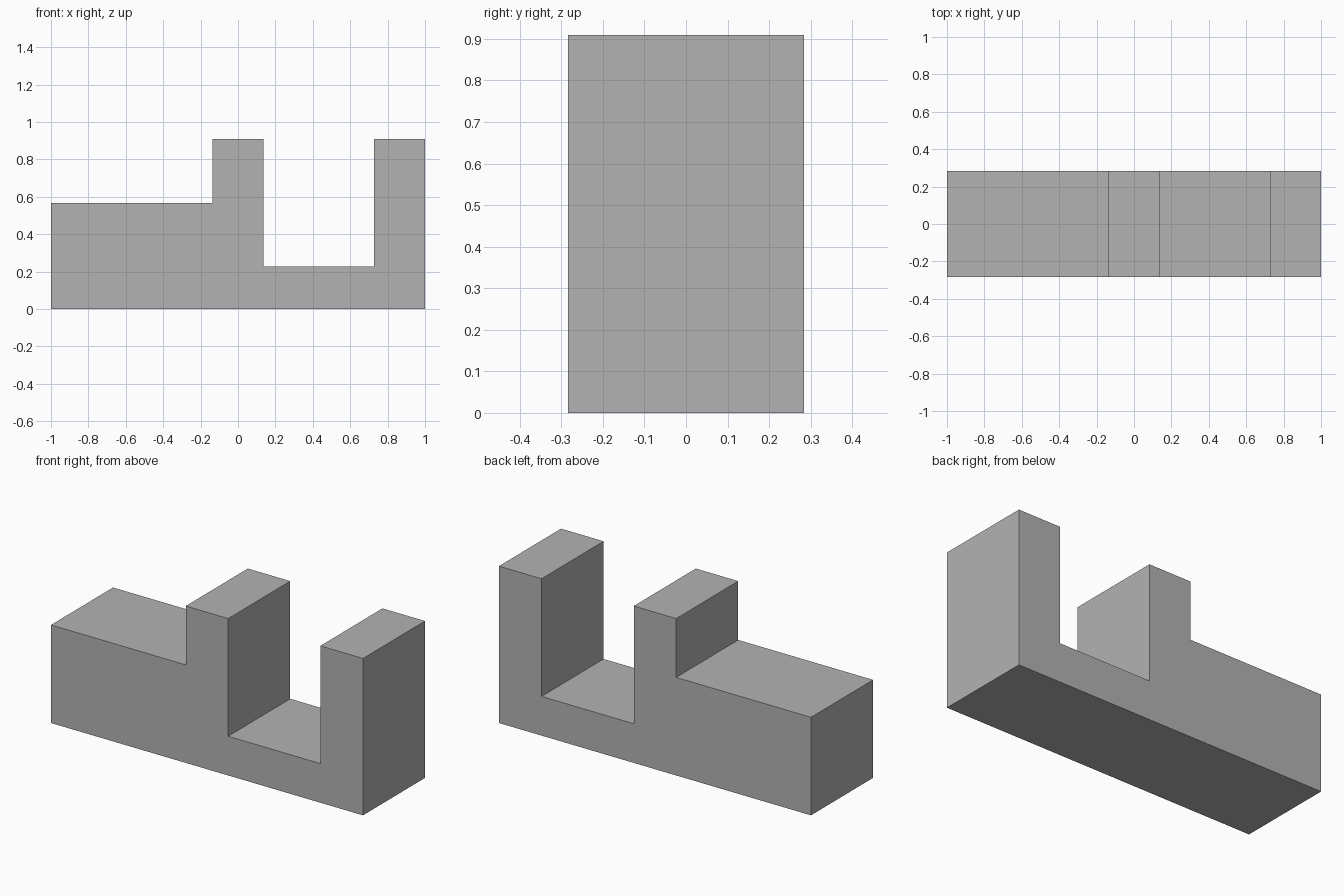
import bpy
import bmesh
from mathutils import Vector

cube = bpy.data.objects.get("Cube")
if cube:
    bpy.data.objects.remove(cube, do_unlink=True)

# Plain grey finish
grey = bpy.data.materials.new("plain grey")
grey.use_nodes = True
colour = (0.45, 0.45, 0.45, 1)
grey.diffuse_color = colour
for node in grey.node_tree.nodes:
    if node.type == 'BSDF_PRINCIPLED':
        node.inputs["Base Color"].default_value = colour

HALF_DEPTH = 0.284
BLOCK_TOP, POST_TOP, FLOOR_TOP = 0.568, 0.909, 0.227
POST_LEFT, POST_RIGHT, END_POST = -0.136, 0.136, 0.727

# Stepped side profile (x, z): low block, middle post, slot floor, end post
profile = [
    (-1, 0), (1, 0),
    (1, POST_TOP), (END_POST, POST_TOP),
    (END_POST, FLOOR_TOP), (POST_RIGHT, FLOOR_TOP),
    (POST_RIGHT, POST_TOP), (POST_LEFT, POST_TOP),
    (POST_LEFT, BLOCK_TOP), (-1, BLOCK_TOP),
]

# Extrude the profile from front to back
bm = bmesh.new()
front = bm.faces.new([bm.verts.new((x, -HALF_DEPTH, z)) for x, z in profile])
result = bmesh.ops.extrude_face_region(bm, geom=[front], use_keep_orig=True)
moved = [g for g in result["geom"] if isinstance(g, bmesh.types.BMVert)]
bmesh.ops.translate(bm, verts=moved, vec=Vector((0, 2 * HALF_DEPTH, 0)))
bmesh.ops.recalc_face_normals(bm, faces=bm.faces)

mesh = bpy.data.meshes.new("stepped_bracket")
bm.to_mesh(mesh)
bm.free()
mesh.materials.append(grey)
bracket = bpy.data.objects.new("stepped_bracket", mesh)
bpy.context.collection.objects.link(bracket)
